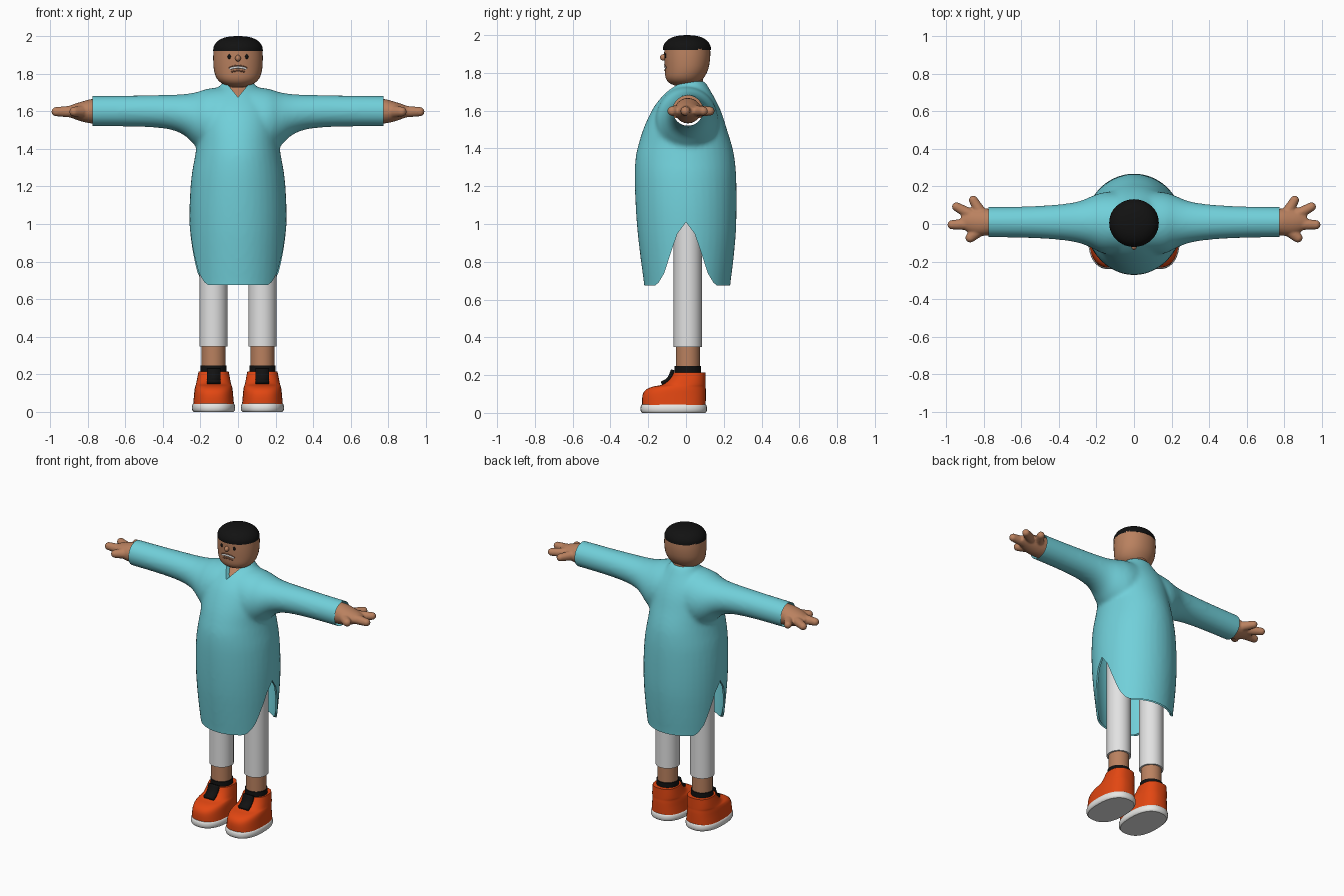
import bpy, bmesh, math
from mathutils import Vector, Matrix

cube = bpy.data.objects.get("Cube")
if cube:
    bpy.data.objects.remove(cube, do_unlink=True)


def material(name, *rgb):
    m = bpy.data.materials.new(name)
    m.use_nodes = True
    m.diffuse_color = (*rgb, 1)
    m.node_tree.nodes["Principled BSDF"].inputs["Base Color"].default_value = (*rgb, 1)
    return m


TEAL = material("teal_cloth", .165, .63, .70)
SKIN = material("skin", .49, .22, .115)
LIP = material("lip_brown", .27, .11, .06)
BLACK = material("black", .006, .006, .006)
ORANGE = material("orange_leather", .76, .062, .006)
WHITE = material("white_cloth", .76, .76, .76)
SOLE = material("sole_white", .82, .82, .80)


def spline(rings, steps):
    """Smoothly interpolate rows of numbers (Catmull-Rom)."""
    out, last = [], len(rings) - 1
    for i in range(last):
        p0, p1, p2, p3 = (rings[min(max(i + k, 0), last)] for k in (-1, 0, 1, 2))
        for s in range(steps):
            t = s / steps
            out.append([b + t / 2 * (c - a + t * (2*a - 5*b + 4*c - d + t * (3*(b - c) + d - a)))
                        for a, b, c, d in zip(p0, p1, p2, p3)])
    return out + [rings[-1]]


def loft(bm, rings, axis="z", n=40, power=2.0, steps=3):
    """Closed loft of superellipses; each ring is (position, a0, a1, b0, b1)."""
    prev = first = None
    for t, a0, a1, b0, b1 in spline(rings, steps):
        row = []
        for k in range(n):
            ang = math.tau * k / n
            c, s = math.cos(ang), math.sin(ang)
            a = (a0 + a1) / 2 + (a1 - a0) / 2 * math.copysign(abs(c) ** (2 / power), c)
            b = (b0 + b1) / 2 + (b1 - b0) / 2 * math.copysign(abs(s) ** (2 / power), s)
            row.append(bm.verts.new((a, b, t) if axis == "z" else (t, a, b)))
        if prev:
            for k in range(n):
                bm.faces.new((prev[k], prev[(k + 1) % n], row[(k + 1) % n], row[k]))
        first, prev = first or row, row
    bm.faces.new(first[::-1])
    bm.faces.new(prev)


def upright(rings, cx=0.0, inset=0.0, dz=0.0):
    """Turn (z, half width, y0, y1) rows into loft rings."""
    return [(z + dz, cx - h + inset, cx + h - inset, y0 + inset, y1 - inset)
            for z, h, y0, y1 in rings]


def shade(ob, mat, angle=40):
    me = ob.data
    me.materials.clear()
    if mat:
        me.materials.append(mat)
    for p in me.polygons:
        p.material_index = 0
    me.shade_smooth()
    me.set_sharp_from_angle(angle=math.radians(angle))


def finish(bm, name, mat=None):
    bmesh.ops.recalc_face_normals(bm, faces=bm.faces[:])
    me = bpy.data.meshes.new(name)
    bm.to_mesh(me)
    bm.free()
    ob = bpy.data.objects.new(name, me)
    bpy.context.scene.collection.objects.link(ob)
    shade(ob, mat)
    return ob


def solid(name, mat, rings, **kw):
    bm = bmesh.new()
    loft(bm, rings, **kw)
    return finish(bm, name, mat)


def prism(name, points, axis, lo, hi):
    """Extrude a profile along x (points y,z) or along y (points x,z)."""
    bm = bmesh.new()
    put = (lambda p, d: (d, *p)) if axis == "x" else (lambda p, d: (p[0], d, p[1]))
    face = bm.faces.new([bm.verts.new(put(p, lo)) for p in points])
    new = bmesh.ops.extrude_face_region(bm, geom=[face])["geom"]
    step = Vector(put((0, 0), hi - lo))
    bmesh.ops.translate(bm, vec=step, verts=[v for v in new if isinstance(v, bmesh.types.BMVert)])
    ob = finish(bm, name)
    ob.hide_render = True
    return ob


def blend(ob, voxel, rounds):
    m = ob.modifiers.new("blend", "REMESH")
    m.mode, m.voxel_size = "VOXEL", voxel
    m = ob.modifiers.new("soften", "SMOOTH")
    m.factor, m.iterations = .5, rounds


def bake(ob):
    dg = bpy.context.evaluated_depsgraph_get()
    me = bpy.data.meshes.new_from_object(ob.evaluated_get(dg))
    ob.modifiers.clear()
    ob.data = me


# Tunic: torso and sleeves blended into one body
torso = [(.60, .228, -.215, .23), (.68, .237, -.222, .235), (.8, .248, -.238, .25),
         (.95, .257, -.256, .264), (1.1, .258, -.267, .268), (1.25, .248, -.272, .266),
         (1.35, .231, -.267, .257), (1.42, .22, -.252, .242), (1.5, .216, -.227, .217),
         (1.58, .21, -.192, .192), (1.64, .19, -.156, .166), (1.7, .13, -.102, .133),
         (1.735, .097, -.062, .113), (1.757, .08, -.037, .096)]
arm = [(.0, -.16, .17, 1.36, 1.735), (.15, -.16, .17, 1.365, 1.722), (.22, -.13, .15, 1.41, 1.702),
       (.28, -.105, .125, 1.468, 1.692), (.35, -.09, .11, 1.5, 1.688), (.45, -.08, .1, 1.514, 1.686),
       (.6, -.073, .093, 1.519, 1.683), (.8, -.071, .091, 1.519, 1.681)]
bm = bmesh.new()
loft(bm, upright(torso))
loft(bm, [(-r[0], *r[1:]) for r in arm[:0:-1]] + arm, axis="x")
tunic = finish(bm, "tunic", TEAL)
blend(tunic, .012, 8)

# Hollow skirt, side slits and V neck
half_slit = [(.18, .66), (.145, .69), (.115, .74), (.08, .85), (.045, .95)]
slit = [(.18, .5)] + half_slit + [(0, 1.01)] + [(-y, z) for y, z in half_slit[::-1]] + [(-.18, .5)]
cavity = solid("cavity_cutter", None, upright([(.5, .225, -.21, .225)] + torso[:7], inset=.013))
cavity.hide_render = True
cutters = [cavity, prism("slit_cutter", slit, "x", -.5, .5),
           prism("neck_cutter", [(-.082, 1.775), (.082, 1.775), (0, 1.675)], "y", -.3, .02)]
for c in cutters:
    m = tunic.modifiers.new(c.name, "BOOLEAN")
    m.operation, m.solver, m.object = "DIFFERENCE", "EXACT", c
bake(tunic)
for c in cutters:
    bpy.data.objects.remove(c, do_unlink=True)

# Crisp hem and cuffs
bm = bmesh.new()
bm.from_mesh(tunic.data)
for co, no in (((0, 0, .675), (0, 0, -1)), ((.775, 0, 0), (1, 0, 0)), ((-.775, 0, 0), (-1, 0, 0))):
    bmesh.ops.bisect_plane(bm, geom=bm.verts[:] + bm.edges[:] + bm.faces[:],
                           plane_co=co, plane_no=no, clear_outer=True)
bm.to_mesh(tunic.data)
bm.free()
shade(tunic, TEAL)

# Chest under the V neck, and the neck
solid("chest", SKIN, upright(torso[9:], inset=.014, dz=-.02))
solid("neck", SKIN, upright([(1.68, .065, -.035, .09), (1.8, .065, -.035, .09)]))

# Head and hair
solid("head", SKIN, upright([
    (1.733, .045, -.06, .04), (1.748, .085, -.09, .07), (1.775, .113, -.108, .095),
    (1.82, .128, -.112, .118), (1.88, .132, -.115, .128), (1.93, .13, -.115, .128)]), power=2.1)
solid("hair", BLACK, upright([
    (1.922, .132, -.122, .132), (1.945, .129, -.119, .129), (1.97, .112, -.102, .112),
    (1.988, .083, -.073, .083), (1.997, .048, -.038, .048), (2.0, .012, -.002, .012)]))


def face_y(x, depth=.118):
    return .006 - depth * math.sqrt(1 - (x / .131) ** 2)


def ball(name, mat, loc, size):
    bm = bmesh.new()
    bmesh.ops.create_uvsphere(bm, u_segments=20, v_segments=12, radius=1,
                              matrix=Matrix.Translation(loc) @ Matrix.Diagonal((*size, 1)))
    return finish(bm, name, mat)


def mouth_arc(name, mat, width, z, drop, radius):
    cu = bpy.data.curves.new(name, "CURVE")
    cu.dimensions, cu.bevel_depth, cu.bevel_resolution, cu.use_fill_caps = "3D", radius, 3, True
    sp = cu.splines.new("POLY")
    sp.points.add(12)
    for i, p in enumerate(sp.points):
        u = i / 6 - 1
        p.co = (u * width, face_y(u * width), z - drop * u * u, 1)
    cu.materials.append(mat)
    bpy.context.scene.collection.objects.link(bpy.data.objects.new(name, cu))


# Face
ball("nose", SKIN, (0, -.12, 1.882), (.015, .018, .017))
for side, s in (("left", 1), ("right", -1)):
    ball(side + "_eye", BLACK, (s * .046, face_y(.046, .12), 1.891), (.009, .008, .013))
mouth_arc("teeth", WHITE, .044, 1.834, .008, .006)
mouth_arc("upper_lip", LIP, .05, 1.844, .014, .0035)
mouth_arc("lower_lip", LIP, .036, 1.815, .006, .004)

# Hands
palm = [(.72, -.058, .078, 1.532, 1.668), (.78, -.062, .082, 1.535, 1.665),
        (.83, -.062, .08, 1.545, 1.652), (.88, -.045, .07, 1.562, 1.636), (.92, -.02, .045, 1.578, 1.62)]
fingers = [((.85, .0), (.968, -.004), .036, .026), ((.85, .04), (.945, .092), .034, .025),
           ((.81, .05), (.855, .127), .034, .025), ((.81, -.02), (.872, -.073), .038, .027)]
for side, s in (("left", 1), ("right", -1)):
    bm = bmesh.new()
    loft(bm, [(s * r[0], *r[1:]) for r in palm], axis="x", n=24)
    for (x0, y0), (x1, y1), r0, r1 in fingers:
        for i in range(9):
            t = i / 8
            spot = (s * (x0 + (x1 - x0) * t), y0 + (y1 - y0) * t, 1.598)
            bmesh.ops.create_icosphere(bm, subdivisions=2, radius=r0 + (r1 - r0) * t,
                                       matrix=Matrix.Translation(spot))
    hand = finish(bm, side + "_hand", SKIN)
    blend(hand, .006, 5)
    bake(hand)
    shade(hand, SKIN, 60)

# Legs and shoes
upper = [(.035, .109, -.232, .104), (.09, .104, -.231, .105), (.12, .101, -.215, .105),
         (.138, .097, -.18, .104), (.15, .093, -.125, .104), (.18, .087, -.088, .104),
         (.215, .08, -.066, .104)]
sole = [(0, .106, -.232, .102), (.01, .114, -.24, .11), (.034, .114, -.24, .11), (.044, .108, -.234, .105)]
tongue_path = [(-.13, .157), (-.10, .172), (-.083, .195), (-.07, .228)]
for side, s in (("left", 1), ("right", -1)):
    cx = s * .13
    for part, mat, r, z0, z1 in (("trouser_leg", WHITE, .075, .348, 1.2), ("ankle", SKIN, .064, .18, .4),
                                 ("shoe_collar", BLACK, .07, .2, .247)):
        solid(f"{side}_{part}", mat, upright([(z, r, .01 - r, .01 + r) for z in (z0, z1)], cx), steps=1)
    solid(side + "_shoe", ORANGE, upright(upper, cx), power=2.5)
    solid(side + "_sole", SOLE, upright(sole, cx), power=2.4, steps=2)
    bm = bmesh.new()
    rows = [[bm.verts.new((cx + w, y, z)) for w in (-.036, .036)] for y, z in spline(tongue_path, 3)]
    for a, b in zip(rows, rows[1:]):
        bm.faces.new((a[0], a[1], b[1], b[0]))
    tongue = finish(bm, side + "_shoe_tongue", BLACK)
    m = tongue.modifiers.new("thickness", "SOLIDIFY")
    m.thickness, m.offset = .02, 0
